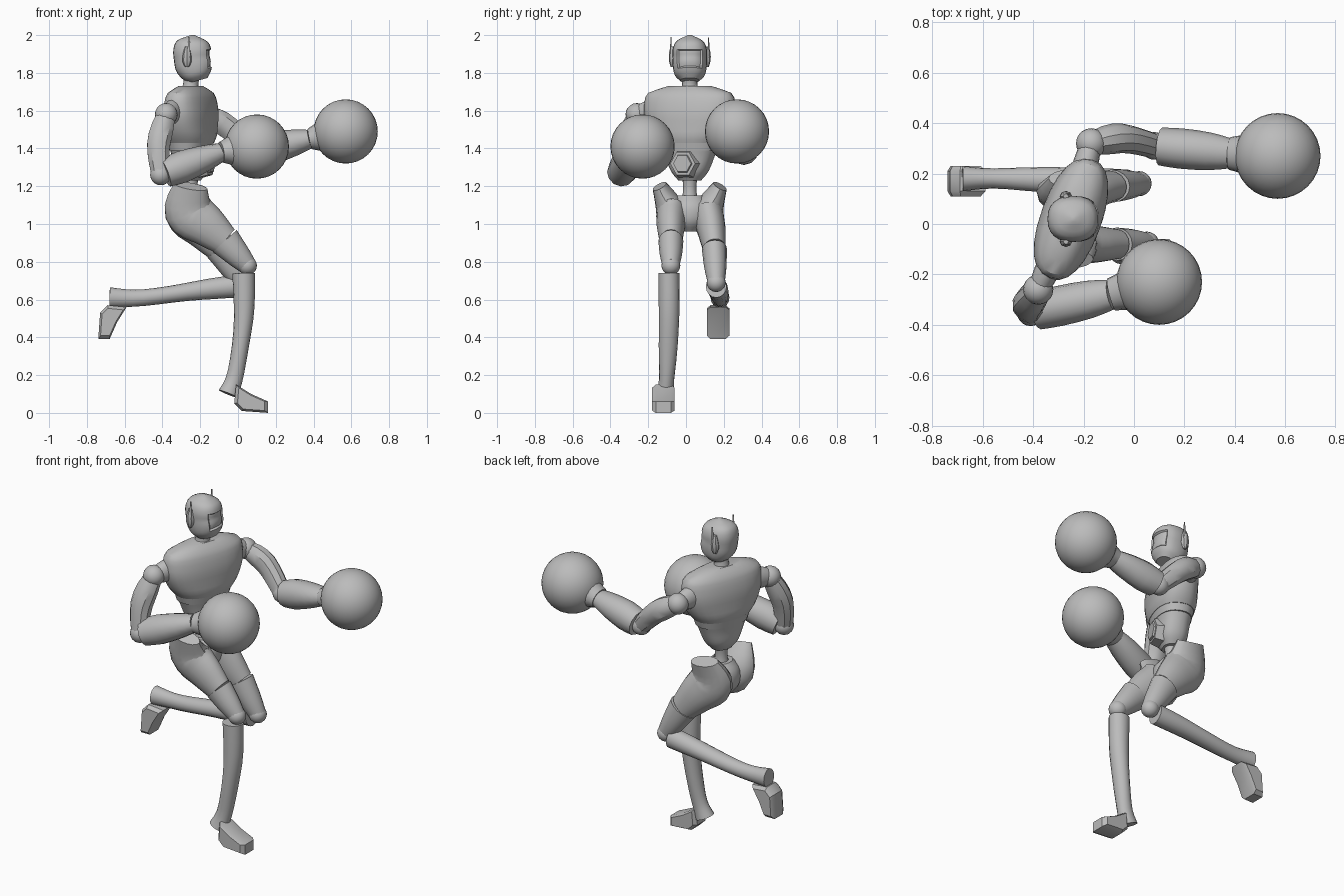
import bpy, bmesh, math
from mathutils import Vector

default_cube = bpy.data.objects.get("Cube")
if default_cube:
    bpy.data.objects.remove(default_cube, do_unlink=True)

# One matte grey for the whole figure
grey = bpy.data.materials.new("matte_grey")
grey.use_nodes = True
grey.diffuse_color = (.5, .5, .5, 1)
grey.node_tree.nodes["Principled BSDF"].inputs["Base Color"].default_value = grey.diffuse_color

ACROSS = Vector((0, 1, 0))
UP = Vector((0, 0, 1))
TWIST = Vector((.34, .94, 0))      # shoulder line of the turned torso
FORWARD = TWIST.cross(UP)          # where the chest points


def finish(bm, name):
    bmesh.ops.recalc_face_normals(bm, faces=bm.faces)
    mesh = bpy.data.meshes.new(name)
    bm.to_mesh(mesh)
    bm.free()
    mesh.materials.append(grey)
    part = bpy.data.objects.new(name, mesh)
    bpy.context.collection.objects.link(part)
    bpy.ops.object.select_all(action="DESELECT")
    part.select_set(True)
    bpy.context.view_layer.objects.active = part
    bpy.ops.object.shade_smooth_by_angle(angle=math.radians(35))


def spline(values, t):
    """Smooth curve through evenly spaced values, t from start to end."""
    last = len(values) - 1
    i = min(int(t * last), last - 1)
    f = t * last - i
    before, a, b, after = (values[min(max(k, 0), last)] for k in range(i - 1, i + 3))
    slope_a, slope_b = (b - before) / 2, (after - a) / 2
    ease = f * f * (3 - 2 * f)
    return (a * (1 - ease) + b * ease
            + slope_a * (f * (1 - f) ** 2) - slope_b * (f * f * (1 - f)))


def skin(path, widths, depths, side=ACROSS, sides=16, rings=12, square=1):
    """Oval rings that follow a path, with splined half widths and half depths."""
    bm = bmesh.new()
    steps = [k / rings for k in range(rings + 1)]
    mids = [spline(path, t) for t in steps]
    loops = []
    for i, t in enumerate(steps):
        along = (mids[min(i + 1, rings)] - mids[max(i - 1, 0)]).normalized()
        u = (side - along * side.dot(along)).normalized()
        v = along.cross(u)
        width, depth = spline(widths, t), spline(depths, t)
        loop = []
        for k in range(sides):
            c, s = (math.copysign(abs(w) ** square, w) for w in
                    (math.cos(math.tau * k / sides), math.sin(math.tau * k / sides)))
            loop.append(bm.verts.new(mids[i] + u * c * width + v * s * depth))
        loops.append(loop)
    bridge(bm, loops)
    return bm


def bridge(bm, loops):
    for a, b in zip(loops, loops[1:]):
        for k in range(len(a)):
            bm.faces.new((a[k - 1], a[k], b[k], b[k - 1]))
    bm.faces.new(loops[0])
    bm.faces.new(loops[-1])


def tube(name, path, widths, depths=None, **options):
    finish(skin(path, widths, depths or widths, **options), name)


def ball(name, centre, radius, detail=10):
    bm = bmesh.new()
    bmesh.ops.create_uvsphere(bm, u_segments=detail * 2, v_segments=detail, radius=radius)
    bmesh.ops.translate(bm, vec=centre, verts=bm.verts)
    finish(bm, name)


def foot(name, heel, ahead, up):
    """Side outline of a foot, given thickness with softened rims."""
    bm = bmesh.new()
    outline = [heel + ahead * a + up * b for a, b in
               ((0, .05), (.04, .01), (.18, 0), (.18, .06), (.09, .1), (.01, .15))]
    middle = sum(outline, Vector()) / len(outline)
    loops = []
    for offset, size in ((-.06, .8), (-.04, 1), (.04, 1), (.06, .8)):
        loops.append([bm.verts.new(middle.lerp(p, size) + ACROSS * offset) for p in outline])
    bridge(bm, loops)
    finish(bm, name)


# Helmet with a recessed visor
head = Vector((-.24, .02, 1.88))
bm = skin([head + Vector((.03, 0, -.12)), head, head + UP * .12],
          [.05, .08, .09, .09, .09, .07, .01], [.05, .08, .1, .1, .1, .08, .01],
          sides=24, rings=18, square=.85)
bm.normal_update()
visor = [f for f in bm.faces if f.normal.x > .6 and abs(f.calc_center_median().z - head.z) < .05]
bmesh.ops.inset_region(bm, faces=visor, thickness=.006, depth=-.01)
finish(bm, "helmet")

# Ear pads and antennae
for label, sign in (("right", -1), ("left", 1)):
    ear = head + Vector((-.03, sign * .09, 0))
    tube(label + "_ear_pad", [ear - UP * .05, ear + UP * .06],
         [.01, .02, .02, .01], [.01, .025, .02, .01], sides=8, rings=6)
    root = ear + Vector((.01, sign * .01, 0))
    tube(label + "_antenna", [root, root + UP * .11], [.006, .002], [.01, .004], sides=6, rings=2)

# Neck, turned torso and waist
core = Vector((-.25, .02, 0))
tube("neck", [core + UP * 1.69, core + UP * 1.74, head - UP * .08], [.07, .045, .04, .045])
tube("chest", [core + UP * 1.73, core + UP * 1.43],
     [.12, .23, .25, .25, .23, .2, .17], [.05, .09, .11, .12, .12, .12, .11],
     side=TWIST, sides=24, square=.85)
tube("rib_band", [core + UP * 1.44, core + UP * 1.39], [.17, .155], [.11, .1],
     side=TWIST, sides=24, rings=2, square=.85)
tube("abdomen", [core + UP * 1.4, core + UP * 1.23],
     [.15, .13, .1, .06], [.1, .09, .08, .05], side=TWIST, sides=24, square=.85)
tube("waist", [core + UP * 1.27, core + UP * 1.1], [.045, .035, .05])

# Hexagonal buckle facing forward
belly = core + UP * 1.32
for name, back, front, radius in (("buckle_frame", .06, .11, .07), ("buckle", .09, .12, .05)):
    tube(name, [belly + FORWARD * back, belly + FORWARD * front],
         [radius * 1.2, radius], side=TWIST, sides=6, rings=1)

# Pelvis
tube("pelvis", [core + UP * 1.15, core + UP * .96], [.07, .11, .1, .04], [.06, .1, .1, .06])

# Joints of the standing right leg and the raised left leg
legs = {
    "right": dict(sign=-1, seam=(-.07, -.08, .91), knee=(.05, -.08, .78),
                  shin=((.03, -.09, .74), (.03, -.09, .5), (-.01, -.1, .22), (-.05, -.11, .1)),
                  heel=(-.02, -.12, 0), ahead=(1, 0, 0), instep=(0, 0, 1)),
    "left": dict(sign=1, seam=(-.09, .15, .87), knee=(.02, .16, .69),
                 shin=((-.02, .16, .67), (-.2, .17, .65), (-.5, .18, .61), (-.68, .18, .61)),
                 heel=(-.74, .17, .57), ahead=(0, 0, -1), instep=(1, 0, 0)),
}
for label, leg in legs.items():
    seam, knee = Vector(leg["seam"]), Vector(leg["knee"])
    wing = core + Vector((0, leg["sign"] * .16, 1.2))
    hip = core + Vector((-.01, leg["sign"] * .1, 1.07))
    tube(label + "_thigh", [wing, hip, hip.lerp(seam, .5), seam],
         [.04, .08, .075, .06], [.09, .13, .11, .08])
    tube(label + "_knee_guard", [seam, knee], [.066, .06, .045], [.086, .07, .05], rings=6)
    ball(label + "_knee", knee, .05)
    tube(label + "_shin", [Vector(p) for p in leg["shin"]],
         [.055, .055, .05, .04, .05], [.06, .055, .045, .045, .055])
    foot(label + "_foot", Vector(leg["heel"]), Vector(leg["ahead"]), Vector(leg["instep"]))

# Joints of the two arms
arms = {
    "right": ((-.38, -.26, 1.58), (-.42, -.32, 1.42), (-.41, -.35, 1.26),
              (-.09, -.28, 1.38), (.1, -.23, 1.41)),
    "left": ((-.17, .32, 1.58), (-.05, .34, 1.51), (.08, .31, 1.38),
             (.38, .28, 1.45), (.57, .27, 1.49)),
}
for label, joints in arms.items():
    shoulder, biceps, elbow, cuff, glove = map(Vector, joints)
    ball(label + "_shoulder", shoulder, .06)
    tube(label + "_shoulder_cap", [(core + UP * 1.63).lerp(shoulder, .5), shoulder],
         [.07, .065, .045], [.05, .05, .04], side=UP, rings=6)
    tube(label + "_upper_arm", [shoulder, biceps, elbow],
         [.045, .06, .055, .05], [.05, .065, .06, .05], sides=10, rings=8)
    ball(label + "_elbow", elbow, .055)
    tube(label + "_forearm", [elbow.lerp(cuff, .08), cuff],
         [.075, .08, .075, .06], [.075, .085, .07, .05], sides=12, rings=6)
    tube(label + "_cuff", [cuff, cuff.lerp(glove, .6)], [.065, .08, .12], [.055, .08, .12], rings=6)
    ball(label + "_glove", glove, .17, detail=16)
